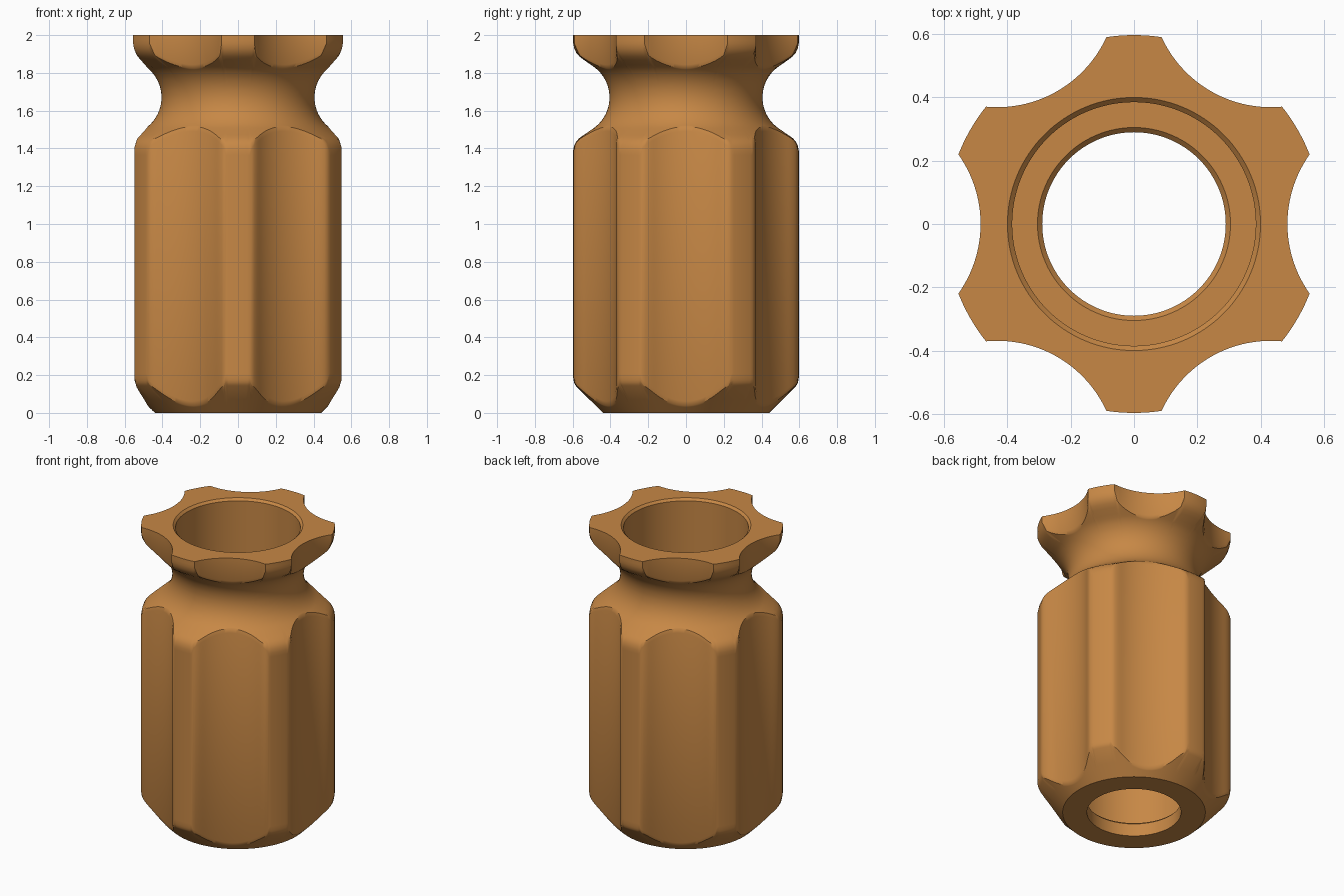
import bpy
import math

if "Cube" in bpy.data.objects:
    bpy.data.objects.remove(bpy.data.objects["Cube"])

COLS = 300                        # columns around, 50 per flute
RIDGE, VALLEY, FLUTE_R = 0.597, 0.485, 0.38
CENTER = VALLEY + FLUTE_R


def flute_limit(angle, blend):
    """Radius of the fluted outline, with optionally rounded ridge corners."""
    step = math.pi / 3
    phi = (angle + step / 2) % step - step / 2
    root = FLUTE_R ** 2 - (CENTER * math.sin(phi)) ** 2
    if root <= 0:
        return RIDGE
    cut = CENTER * math.cos(phi) - math.sqrt(root)
    low = min(RIDGE, cut)
    if blend:
        h = max(blend - abs(RIDGE - cut), 0)
        low -= h * h / (4 * blend)
    return low


def point_at(path, s):
    """Point on a polyline, s counted in segments."""
    i = max(0, min(int(s), len(path) - 2))
    t = s - i
    (r0, z0), (r1, z1) = path[i], path[i + 1]
    return (r0 + (r1 - r0) * t, z0 + (z1 - z0) * t)


def trimmed(path, limit, count):
    """Resample a path of growing radius up to just inside the limit."""
    limit = limit - 0.008 if limit < RIDGE - 0.001 else limit
    end = len(path) - 1.0
    for i in range(len(path) - 1):
        r0, r1 = path[i][0], path[i + 1][0]
        if r0 <= limit <= r1:
            end = i + (limit - r0) / (r1 - r0)
            break
    return [point_at(path, end * k / count) for k in range(count + 1)]


def waist(sign):
    """Half of the round neck groove, from its throat outwards."""
    return [(0.605 - 0.2 * math.cos(a), 1.67 + sign * 0.2 * math.sin(a))
            for a in (math.radians(5 * k) for k in range(12))]


# Outer sections: base cone, shoulder below the groove, flange above it
cone = [(0.44, 0), (0.583, 0.143), (0.593, 0.16), (RIDGE, 0.185)]
shoulder = waist(-1) + [(0.54, 1.472), (0.572, 1.45), (0.59, 1.425), (RIDGE, 1.39)]
flange = waist(1) + [(0.54, 1.868), (0.572, 1.893), (0.59, 1.92), (RIDGE, 1.955)]
# Stepped bore from the top rim down to the floor hole
bore = [(0.40, 2), (0.385, 1.985), (0.385, 0.1), (0.305, 0.1), (0.29, 0.085), (0.29, 0)]


def column(angle):
    body = flute_limit(angle, 0.045)
    head = flute_limit(angle, 0)
    low = trimmed(cone, body, 6)
    mid = trimmed(shoulder, body, 20)[::-1]
    top = trimmed(flange, head, 20)
    pts = low + [(body, low[-1][1] + 0.025), (body, mid[0][1] - 0.025)] + mid
    pts += top[1:] + [(head, top[-1][1] + 0.02), (head, 2)]
    return pts + bore


verts, faces = [], []
for c in range(COLS):
    a = 2 * math.pi * c / COLS
    pts = column(a)
    rows = len(pts)
    verts += [(r * math.cos(a), r * math.sin(a), z) for r, z in pts]
for c in range(COLS):
    d = (c + 1) % COLS
    for k in range(rows):
        n = (k + 1) % rows
        faces.append((c * rows + k, d * rows + k, d * rows + n, c * rows + n))

mesh = bpy.data.meshes.new("fluted_sleeve")
mesh.from_pydata(verts, [], faces)
mesh.update()
sleeve = bpy.data.objects.new("fluted_sleeve", mesh)
bpy.context.collection.objects.link(sleeve)

# Single warm orange-brown colour
mat = bpy.data.materials.new("orange_brown")
mat.diffuse_color = (0.57, 0.245, 0.06, 1)
mat.use_nodes = True
mat.node_tree.nodes["Principled BSDF"].inputs["Base Color"].default_value = mat.diffuse_color
mesh.materials.append(mat)

bpy.context.view_layer.objects.active = sleeve
sleeve.select_set(True)
bpy.ops.object.shade_smooth_by_angle(angle=math.radians(32))
